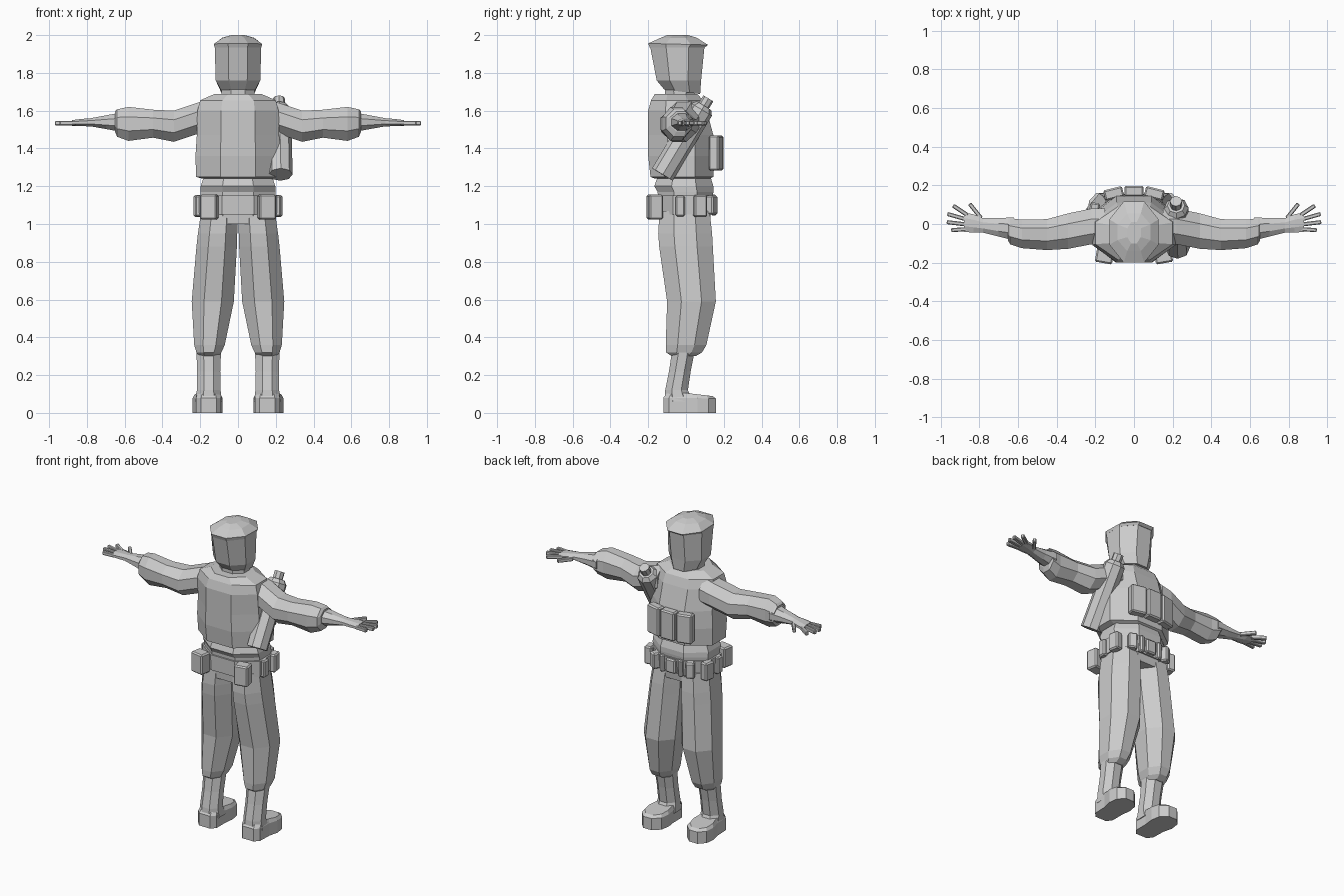
import bpy, bmesh, math
from mathutils import Vector, Matrix

if "Cube" in bpy.data.objects:
    bpy.data.objects.remove(bpy.data.objects["Cube"])


def finish(name, bm, mirror=False):
    bmesh.ops.recalc_face_normals(bm, faces=bm.faces)
    me = bpy.data.meshes.new(name)
    bm.to_mesh(me)
    bm.free()
    ob = bpy.data.objects.new(name, me)
    bpy.context.collection.objects.link(ob)
    if mirror:
        m = ob.modifiers.new("Mirror", 'MIRROR')
        m.use_clip = False
        m.use_mirror_merge = False
    return ob


def skin(name, rings, mirror=False):
    """Skin a list of point rings and cap both ends."""
    bm = bmesh.new()
    vs = [[bm.verts.new(p) for p in r] for r in rings]
    n = len(rings[0])
    for a, b in zip(vs, vs[1:]):
        for i in range(n):
            j = (i + 1) % n
            bm.faces.new((a[i], a[j], b[j], b[i]))
    bm.faces.new(vs[0])
    bm.faces.new(vs[-1])
    return finish(name, bm, mirror)


def loft(name, rows, axis='z', n=8, mirror=False):
    """Rows: position on axis, low/high of 1st cross axis, low/high of 2nd, optional tilt."""
    rings = []
    k = 1 / math.cos(math.pi / n)
    for t, a0, a1, b0, b1, *tilt in rows:
        ring = []
        for i in range(n):
            w = (i + .5) * math.tau / n
            a = (a0 + a1) / 2 + (a1 - a0) / 2 * k * math.cos(w)
            b = (b0 + b1) / 2 + (b1 - b0) / 2 * k * math.sin(w)
            s = tilt[0] * k * math.sin(w) if tilt else 0
            ring.append((a, b, t + s) if axis == 'z' else (t, a, b))
        rings.append(ring)
    return skin(name, rings, mirror)


def box(name, c, size, rot=0, bevel=.008, mirror=False):
    bm = bmesh.new()
    bmesh.ops.create_cube(bm, size=1)
    bmesh.ops.scale(bm, vec=size, verts=bm.verts)
    if bevel:
        bmesh.ops.bevel(bm, geom=bm.edges[:], offset=bevel, segments=1, affect='EDGES')
    bm.transform(Matrix.Translation(c) @ Matrix.Rotation(math.radians(rot), 4, 'Z'))
    return finish(name, bm, mirror)


def tube(name, p, q, r0, r1, n=8):
    bm = bmesh.new()
    p, q = Vector(p), Vector(q)
    d = q - p
    bmesh.ops.create_cone(bm, cap_ends=True, segments=n, radius1=r0, radius2=r1, depth=d.length)
    bm.transform(Matrix.Translation((p + q) / 2) @ d.to_track_quat('Z', 'Y').to_matrix().to_4x4())
    return finish(name, bm)


# Head: neck, tapered face, overhanging hair
loft("neck", [(1.64, -.09, .09, -.11, .05), (1.74, -.085, .085, -.11, .04)])
loft("head", [(1.70, -.088, .088, -.115, .075, -.012),
              (1.76, -.118, .118, -.155, .08),
              (1.94, -.123, .123, -.19, .098)])
loft("hair", [(1.935, -.123, .123, -.192, .10),
              (1.952, -.127, .127, -.2, .117, -.004),
              (1.985, -.085, .085, -.14, .055, .002),
              (2.0, -.035, .035, -.10, .01)])

# Torso vest, collar and shirt hem
loft("vest", [(1.24, -.19, .19, -.165, .125),
              (1.25, -.222, .222, -.188, .145),
              (1.36, -.225, .225, -.2, .152),
              (1.47, -.218, .218, -.2, .145),
              (1.60, -.215, .215, -.2, .11),
              (1.655, -.2, .2, -.185, .09),
              (1.688, -.125, .125, -.165, .06)])
loft("waist", [(1.0, -.19, .19, -.14, .125), (1.17, -.198, .198, -.15, .145),
               (1.20, -.198, .198, -.168, .145), (1.25, -.18, .18, -.15, .13)])

# Chest pouches
for i, (x, y, r) in enumerate([(-.105, .158, 14), (0, .17, 0), (.105, .158, -14)]):
    box(f"chest_pouch_{i}", (x, y, 1.375), (.10, .055, .185), r)

# Belt with pouches
loft("belt", [(1.05, -.205, .205, -.155, .14), (1.15, -.207, .207, -.158, .15)])
box("back_pouch", (.152, -.165, 1.09), (.09, .075, .13), 10, mirror=True)
box("hip_pouch", (.205, -.03, 1.095), (.045, .05, .11), mirror=True)
box("side_pouch", (.205, .075, 1.095), (.05, .07, .115), 10, mirror=True)
box("front_pouch", (.125, .135, 1.1), (.055, .05, .10), -30, mirror=True)
box("buckle", (0, .15, 1.1), (.07, .03, .09))
box("front_belt_loop", (.065, .147, 1.1), (.03, .03, .11), mirror=True)

# Trouser legs, boots
loft("trouser_leg", [(1.07, 0, .195, -.14, .125),
                     (.95, .004, .212, -.147, .138),
                     (.88, .006, .22, -.142, .142),
                     (.59, .022, .245, -.1, .158),
                     (.36, .07, .232, -.107, .108),
                     (.32, .088, .22, -.105, .085),
                     (.30, .10, .21, -.075, .05)], mirror=True)
loft("boot_shaft", [(.32, .09, .22, -.075, .045),
                    (.22, .094, .216, -.09, .025),
                    (.12, .092, .218, -.11, .01),
                    (.06, .085, .225, -.115, .04)], mirror=True)
outline = [(.115, -.12), (.195, -.12), (.222, -.09), (.225, .0), (.24, .06), (.232, .12),
           (.195, .16), (.135, .16), (.092, .12), (.082, .06), (.09, .0), (.09, -.09)]


def sole(scale, height):
    return [(.158 + (x - .158) * scale, .02 + (y - .02) * scale, height(y)) for x, y in outline]


skin("boot_foot", [sole(1, lambda y: 0), sole(1, lambda y: .08 - .03 * max(y, 0)),
                   sole(.86, lambda y: .105 - .1 * max(y, 0))], mirror=True)

# Sleeves, forearms and palms
loft("sleeve", [(.15, -.10, .08, 1.48, 1.66), (.22, -.105, .08, 1.475, 1.64),
                (.34, -.128, .055, 1.435, 1.60), (.45, -.135, .025, 1.457, 1.605),
                (.58, -.125, .022, 1.44, 1.62), (.64, -.105, .03, 1.462, 1.607),
                (.652, -.085, .03, 1.49, 1.595)], axis='x', mirror=True)
loft("forearm_and_palm", [(.62, -.085, .035, 1.488, 1.59), (.70, -.065, .03, 1.503, 1.575),
                          (.78, -.045, .03, 1.517, 1.56), (.83, -.045, .05, 1.518, 1.556),
                          (.88, -.04, .06, 1.52, 1.55)], axis='x', mirror=True)

# Fingers and thumb
fingers = [((.79, .03), (.755 + .095, .105)), ((.86, .045), (.935, .095)), ((.87, .025), (.965, .052)),
           ((.87, -.002), (.968, .01)), ((.86, -.026), (.945, -.032))]
for i, (p, q) in enumerate(fingers):
    d = Vector(q) - Vector(p)
    box(f"finger_{i}", ((p[0] + q[0]) / 2, (p[1] + q[1]) / 2, 1.534), (d.length, .021, .024),
        math.degrees(math.atan2(d.y, d.x)), .004, True)

# Slung canister on one side
a, b = Vector((.225, -.125, 1.262)), Vector((.218, .082, 1.605))
d = (b - a).normalized()
tube("canister_body", a, b, .064, .064)
tube("canister_shoulder", b, b + d * .025, .064, .045)
tube("canister_cap", b + d * .02, b + d * .07, .031, .031)
